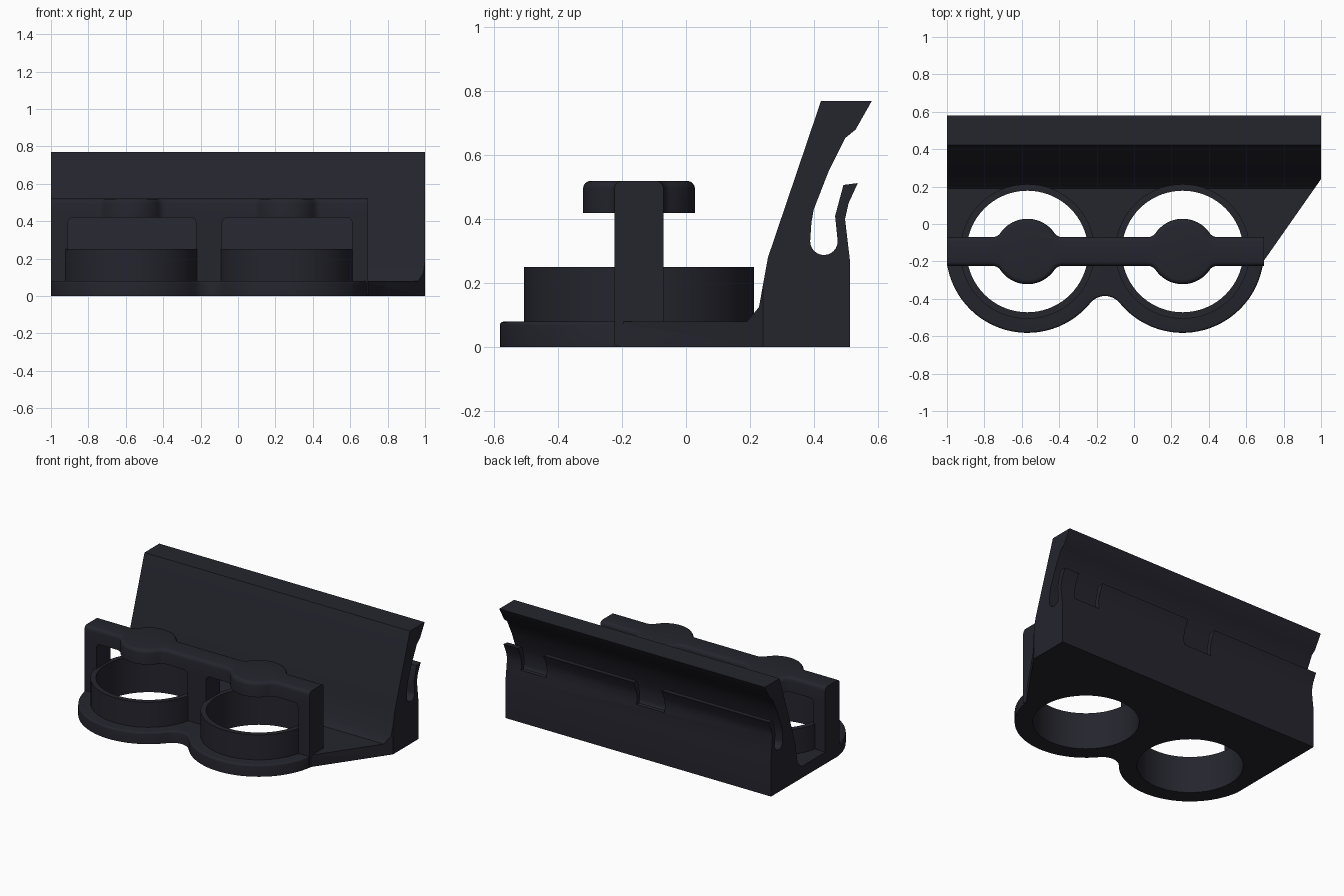
import bpy
import bmesh
from math import sin, cos, radians, atan2, degrees, hypot, sqrt
from mathutils import Matrix, Vector

cube = bpy.data.objects.get("Cube")
if cube:
    bpy.data.objects.remove(cube, do_unlink=True)

COLOUR = (0.018, 0.018, 0.027, 1)
mat = bpy.data.materials.new("dark_charcoal")
mat.use_nodes = True
mat.diffuse_color = COLOUR
bsdf = mat.node_tree.nodes["Principled BSDF"]
bsdf.inputs["Base Color"].default_value = COLOUR
bsdf.inputs["Roughness"].default_value = 0.6

CENTRES = (-0.57, 0.26)
CY = -0.147
HOLE_R, RING_R, BASE_R = 0.325, 0.36, 0.435
BAR_HALF = 0.077

# Axis maps: plan outlines rise along z, side outlines run along x, front outlines run along y
AXES = {
    "z": lambda a, b, t: (a, b, t),
    "x": lambda a, b, t: (t, a, b),
    "y": lambda a, b, t: (a, t, b),
}


def arc(cx, cy, r, start, end, n=12):
    angles = [radians(start + (end - start) * i / n) for i in range(n + 1)]
    return [(cx + r * cos(a), cy + r * sin(a)) for a in angles]


def prism(name, outline, axis, low, high, round_rule=None, width=0.03):
    """Extrude an outline along an axis and round the edges picked by a rule."""
    bm = bmesh.new()
    place = AXES[axis]
    ends = [[bm.verts.new(place(a, b, t)) for a, b in outline] for t in (low, high)]
    bm.faces.new(ends[0])
    bm.faces.new(ends[1])
    count = len(outline)
    for i in range(count):
        j = (i + 1) % count
        bm.faces.new((ends[0][i], ends[0][j], ends[1][j], ends[1][i]))
    bmesh.ops.recalc_face_normals(bm, faces=bm.faces)
    if round_rule:
        edges = [e for e in bm.edges if round_rule(e.verts[0].co, e.verts[1].co)]
        bmesh.ops.bevel(bm, geom=edges, offset=width, segments=4, profile=0.5,
                        affect='EDGES', clamp_overlap=True)
    mesh = bpy.data.meshes.new(name)
    bm.to_mesh(mesh)
    bm.free()
    mesh.materials.append(mat)
    obj = bpy.data.objects.new(name, mesh)
    bpy.context.collection.objects.link(obj)
    return obj


def activate(obj):
    bpy.ops.object.select_all(action='DESELECT')
    obj.select_set(True)
    bpy.context.view_layer.objects.active = obj


def cut(obj, cutter):
    mod = obj.modifiers.new("cut", 'BOOLEAN')
    mod.operation = 'DIFFERENCE'
    mod.solver = 'EXACT'
    mod.object = cutter
    cutter.hide_render = True
    activate(obj)
    bpy.ops.object.modifier_apply(modifier=mod.name)
    bpy.data.objects.remove(cutter, do_unlink=True)


def circle(cx, r, n=72):
    return arc(cx, CY, r, 0, 360, n)[:-1]


def box_outline(a0, b0, a1, b1):
    return [(a0, b0), (a1, b0), (a1, b1), (a0, b1)]


parts = []

# Base plate: two lobes joined by a small fillet, slanted on one side
left, right = CENTRES
mid = (left + right) / 2
fillet = 0.10
fillet_y = -0.485
swing = degrees(atan2(CY - fillet_y, mid - left))
outline = [(1, 0.513), (-1, 0.513), (-1, CY)]
outline += arc(left, CY, BASE_R, 188, 360 - swing, 28)
outline += arc(mid, fillet_y, fillet, 180 - swing, swing, 12)[1:-1]
outline += arc(right, CY, BASE_R, 180 + swing, 353, 28)
outline += [(1, 0.24)]
base = prism("base_plate", outline, "z", 0, 0.08,
             lambda p, q: min(p.z, q.z) > 0.07 and max(p.y, q.y) < -0.19)
for cx in CENTRES:
    cut(base, prism("hole_cutter", circle(cx, HOLE_R), "z", -0.1, 0.2))
parts.append(base)

# Upright rings that line both holes
for side, cx in zip(("right", "left"), CENTRES):
    ring = prism(side + "_ring", circle(cx, RING_R), "z", 0.005, 0.25)
    cut(ring, prism("ring_cutter", circle(cx, HOLE_R), "z", -0.1, 0.4))
    parts.append(ring)

# Leaning back wall with a rounded slot and a clip lip behind it
profile = [(0.19, 0), (0.513, 0), (0.513, 0.265), (0.497, 0.40), (0.508, 0.45),
           (0.537, 0.513), (0.492, 0.507), (0.466, 0.41)]
profile += arc(0.431, 0.331, 0.043, 0, -180, 12)
profile += [(0.392, 0.39), (0.399, 0.43), (0.447, 0.553), (0.497, 0.653), (0.53, 0.68),
            (0.581, 0.77), (0.422, 0.77), (0.256, 0.28), (0.228, 0.125), (0.19, 0.08)]
wall = prism("back_wall", profile, "x", -1, 1)
cut(wall, prism("slant_cutter", [(0.69, -0.2), (1, 0.24), (1.2, 0.24), (1.2, -0.2)],
                "z", -0.1, 0.3))
# Notches in the clip lip
for x0, x1 in ((-0.19, 0.02), (0.70, 0.89)):
    cut(wall, prism("notch_cutter", box_outline(0.45, 0.35, 0.6, 0.53), "x", x0, x1))
parts.append(wall)

# Top bar: straight strip with a blended round pad over each ring
PAD_R, BLEND = 0.175, 0.05
rise = BAR_HALF + BLEND
reach = sqrt((PAD_R + BLEND) ** 2 - rise ** 2)
lean = degrees(atan2(rise, reach))
X0, X1 = -1, 0.695
upper = [(X0, BAR_HALF)]
for cx in CENTRES:
    upper += arc(cx - reach, rise, BLEND, 270, 360 - lean, 6)
    upper += arc(cx, 0, PAD_R, 180 - lean, lean, 20)[1:-1]
    upper += arc(cx + reach, rise, BLEND, 180 + lean, 270, 6)
upper.append((X1, BAR_HALF))
plan = [(x, CY + y) for x, y in upper] + [(x, CY - y) for x, y in reversed(upper)]
parts.append(prism("top_bar", plan, "z", 0.42, 0.52,
                   lambda p, q: min(p.z, q.z) > 0.5 and abs(p.x - q.x) > 0.0001,
                   0.025))

# Legs under the bar, flared where they meet it
FLARE = 0.03


def leg(name, x0, x1, flare_left, flare_right):
    top = 0.425
    shape = [(x0, 0.005), (x1, 0.005)]
    if flare_right:
        shape += arc(x1 + FLARE, 0.42 - FLARE, FLARE, 180, 90, 6)
        shape.append((x1 + FLARE, top))
    else:
        shape.append((x1, top))
    if flare_left:
        shape.append((x0 - FLARE, top))
        shape += arc(x0 - FLARE, 0.42 - FLARE, FLARE, 90, 0, 6)
    else:
        shape.append((x0, top))
    parts.append(prism(name, shape, "y", CY - BAR_HALF, CY + BAR_HALF))


leg("right_leg", X0, -0.91, False, True)
leg("middle_leg", -0.225, -0.085, True, True)
leg("left_leg", 0.61, X1, True, False)

# Smooth the curves and keep the corners crisp
for obj in parts:
    activate(obj)
    bpy.ops.object.shade_smooth_by_angle(angle=radians(30))
